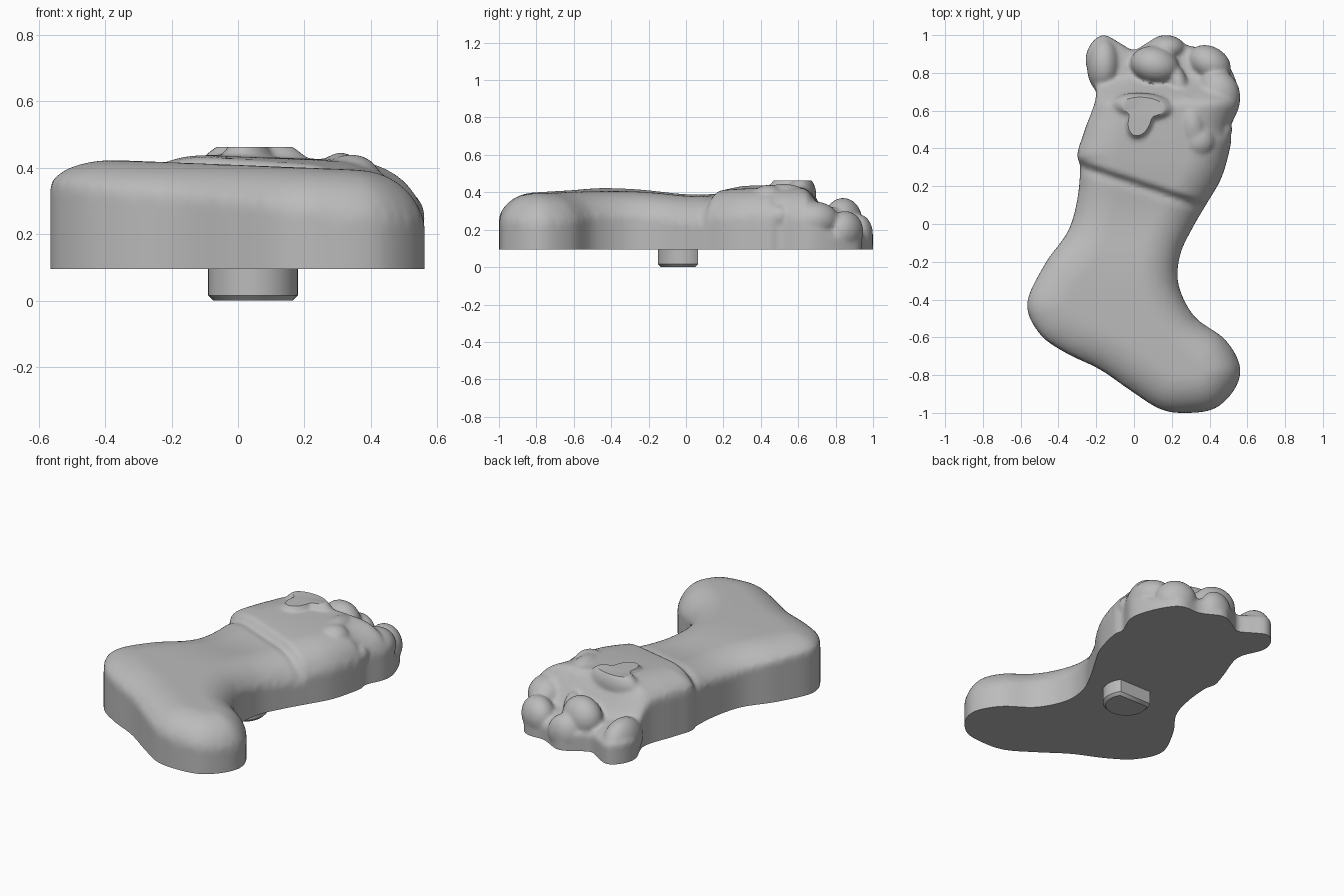
import bpy, bmesh, math
from mathutils import Vector, Matrix, kdtree

cube = bpy.data.objects.get("Cube")
if cube:
    bpy.data.objects.remove(cube, do_unlink=True)

grey = bpy.data.materials.new("plain grey")
grey.use_nodes = True
grey.diffuse_color = (0.5, 0.5, 0.5, 1)
grey.node_tree.nodes["Principled BSDF"].inputs["Base Color"].default_value = (0.5, 0.5, 0.5, 1)

BASE, FLAT_TOP = 0.095, 0.462

# Silhouette of the stocking, counter-clockwise from the top left toy
outline = [(-.16, 1), (-.23, .95), (-.255, .85), (-.2, .69), (-.26, .5), (-.3, .37),
           (-.285, .3), (-.3, .13), (-.35, -.04), (-.47, -.21), (-.565, -.42),
           (-.5, -.58), (-.365, -.68), (-.18, -.77), (-.02, -.88), (.14, -.98),
           (.28, -1), (.43, -.975), (.535, -.87), (.56, -.75), (.48, -.61),
           (.32, -.49), (.235, -.32), (.245, -.16), (.31, -.02), (.38, .1),
           (.465, .25), (.515, .44), (.505, .5), (.56, .64), (.535, .77),
           (.465, .9), (.4, .94), (.3, .94), (.17, 1), (.08, .965), (0, .92), (-.07, .955)]


def smooth_loop(points, steps=10):
    """Closed Catmull-Rom curve through the points."""
    pts, n, out = [Vector(p) for p in points], len(points), []
    for i in range(n):
        a, b, c, d = (pts[(i + k - 1) % n] for k in range(4))
        for s in range(steps):
            t = s / steps
            out.append(0.5 * (2 * b + (c - a) * t + (2 * a - 5 * b + 4 * c - d) * t * t
                              + (3 * b - a - 3 * c + d) * t ** 3))
    return out


def step(lo, hi, v):
    t = min(max((v - lo) / (hi - lo), 0), 1)
    return t * t * (3 - 2 * t)


def new_object(name, bm):
    mesh = bpy.data.meshes.new(name)
    bm.to_mesh(mesh)
    bm.free()
    obj = bpy.data.objects.new(name, mesh)
    bpy.context.collection.objects.link(obj)
    mesh.materials.append(grey)
    return obj


def prism(bm, points, bottom, top):
    face = bm.faces.new([bm.verts.new((p[0], p[1], bottom)) for p in points])
    ext = bmesh.ops.extrude_face_region(bm, geom=[face])["geom"]
    verts = [g for g in ext if isinstance(g, bmesh.types.BMVert)]
    bmesh.ops.translate(bm, verts=verts, vec=(0, 0, top - bottom))
    bmesh.ops.recalc_face_normals(bm, faces=bm.faces)


def remesh(obj, size, smoothing):
    mod = obj.modifiers.new("remesh", 'REMESH')
    mod.mode, mod.voxel_size = 'VOXEL', size
    if smoothing:
        mod = obj.modifiers.new("smooth", 'SMOOTH')
        mod.factor, mod.iterations = 0.5, smoothing
    deps = bpy.context.evaluated_depsgraph_get()
    mesh = bpy.data.meshes.new_from_object(obj.evaluated_get(deps))
    obj.modifiers.clear()
    obj.data = mesh


def finish(obj):
    obj.data.materials.clear()
    obj.data.materials.append(grey)
    for f in obj.data.polygons:
        f.material_index = 0
    bpy.ops.object.select_all(action='DESELECT')
    obj.select_set(True)
    bpy.context.view_layer.objects.active = obj
    bpy.ops.object.shade_smooth_by_angle(angle=math.radians(40))


# Stocking block, whose columns are then scaled to a pillowed top
loop = smooth_loop(outline)
bm = bmesh.new()
prism(bm, loop, 0, 0.4)
stocking = new_object("stocking", bm)
remesh(stocking, 0.016, 0)

tree = kdtree.KDTree(len(loop))
for i, p in enumerate(loop):
    tree.insert((p.x, p.y, 0), i)
tree.balance()


def surface(x, y):
    """Height of the fabric: ankle dip, raised cuff, low opening, rounded rim."""
    dist = tree.find((x, y, 0))[2]
    cuff = y - 0.225 + 0.33 * x
    height = 0.408 - 0.04 * x - 0.025 * math.exp(-((y - 0.05) / 0.22) ** 2)
    height += 0.028 * step(-0.015, 0.025, cuff) - 0.012 * math.exp(-((cuff + 0.02) / 0.02) ** 2)
    height -= 0.18 * step(0.62, 0.8, y)
    drop = (0.14 + 0.08 * x) * (1 - 0.5 * step(0.62, 0.8, y))
    t = min(dist / 0.2, 1)
    return height - drop * (1 - math.sqrt(1 - (1 - t) ** 2))


for v in stocking.data.vertices:
    v.co.z *= surface(v.co.x, v.co.y) / 0.4

# Toys, bow and leaves that swell out of the stocking: centre, radii, turn
lumps = [((-.16, .84, .18), (.09, .15, .13), 0),        # left toy
         ((.11, .84, .25), (.13, .1, .12), -15),        # middle toy
         ((.17, .93, .17), (.1, .07, .11), 0),          # back toy
         ((.4, .85, .19), (.12, .09, .11), -30),        # right toy
         ((.45, .69, .25), (.11, .13, .1), 20),         # right leaf
         ((.38, .66, .29), (.13, .06, .07), 25),        # leaf stem
         ((.05, .62, .39), (.17, .075, .1), -5),        # left bow loop
         ((.03, .55, .38), (.08, .12, .12), -20),       # bow point
         ((.28, .63, .34), (.1, .06, .075), 0),         # knot
         ((.31, .52, .37), (.07, .14, .075), 8),        # hanging ribbon
         ((.34, .44, .365), (.09, .09, .075), 0),       # ribbon end
         ((.24, .73, .26), (.05, .12, .07), 15),        # ribbon behind
         ((.47, .5, .27), (.05, .06, .06), 0)]          # side berry
bm = bmesh.new()
bm.from_mesh(stocking.data)
for centre, radii, turn in lumps:
    matrix = (Matrix.Translation(centre) @ Matrix.Rotation(math.radians(turn), 4, 'Z')
              @ Matrix.Diagonal((*radii, 1)))
    bmesh.ops.create_uvsphere(bm, u_segments=32, v_segments=20, radius=1, matrix=matrix)
bm.to_mesh(stocking.data)
bm.free()
remesh(stocking, 0.012, 4)

# Flat underside and flat tip of the bow
bm = bmesh.new()
bm.from_mesh(stocking.data)
for height, direction in ((BASE, -1), (FLAT_TOP, 1)):
    cut = bmesh.ops.bisect_plane(bm, geom=bm.verts[:] + bm.edges[:] + bm.faces[:],
                                 plane_co=(0, 0, height), plane_no=(0, 0, direction),
                                 clear_outer=True)["geom_cut"]
    rim = [g for g in cut if isinstance(g, bmesh.types.BMEdge)]
    bmesh.ops.holes_fill(bm, edges=rim, sides=0)
bmesh.ops.recalc_face_normals(bm, faces=bm.faces)
bm.to_mesh(stocking.data)
bm.free()
finish(stocking)

# D-shaped mounting peg with a bevelled foot
RADIUS, CUT = 0.135, 0.08
start = math.asin(CUT / RADIUS)
sweep = math.pi + 2 * start
arc = [math.pi - start + sweep * i / 40 for i in range(41)]
bm = bmesh.new()
prism(bm, [(0.045 + RADIUS * math.cos(a), -0.015 + RADIUS * math.sin(a)) for a in arc], 0, 0.12)
foot = [e for e in bm.edges if all(v.co.z < 0.01 for v in e.verts)]
bmesh.ops.bevel(bm, geom=foot, offset=0.016, segments=1, affect='EDGES')
peg = new_object("mounting_peg", bm)
finish(peg)
